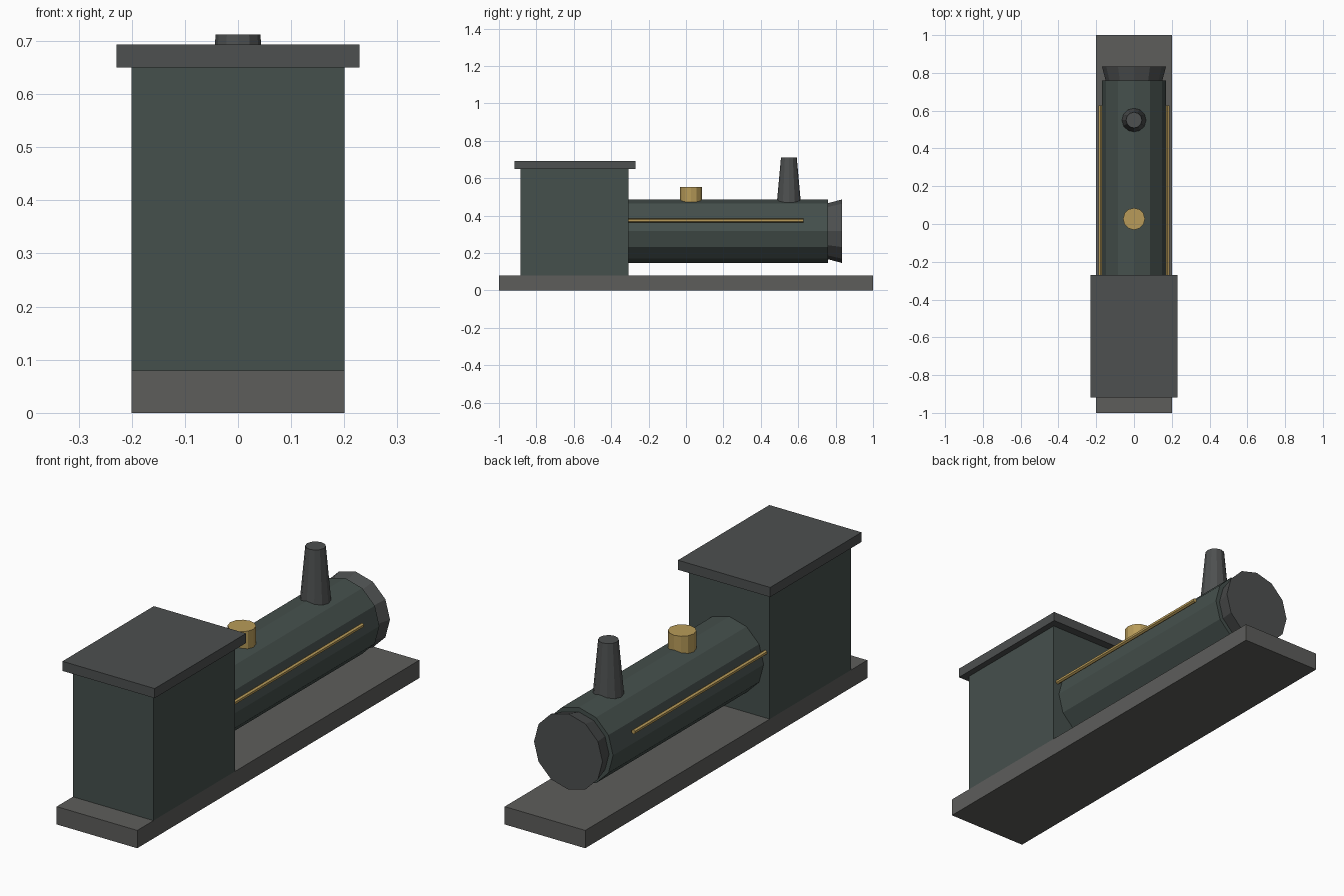
import bpy
from math import pi

if "Cube" in bpy.data.objects:
    bpy.data.objects.remove(bpy.data.objects["Cube"])


def mat(name, r, g, b):
    m = bpy.data.materials.new(name)
    m.diffuse_color = (r, g, b, 1)
    m.use_nodes = True
    m.node_tree.nodes["Principled BSDF"].inputs["Base Color"].default_value = m.diffuse_color
    return m


GREEN = mat("dark_green", 0.06, 0.08, 0.073)
GREY = mat("frame_grey", 0.11, 0.11, 0.105)
DARK = mat("dark_grey", 0.075, 0.08, 0.08)
BRASS = mat("brass", 0.48, 0.33, 0.1)


def finish(name, material):
    ob = bpy.context.object
    ob.name = name
    ob.data.materials.append(material)
    return ob


def box(name, material, half_x, y0, y1, z0, z1):
    bpy.ops.mesh.primitive_cube_add(size=1, location=(0, (y0 + y1) / 2, (z0 + z1) / 2))
    ob = finish(name, material)
    ob.scale = (half_x * 2, y1 - y0, z1 - z0)
    bpy.ops.object.transform_apply(location=False, rotation=False, scale=True)
    return ob


def upright(name, material, y, z0, z1, r0, r1, sides=12):
    bpy.ops.mesh.primitive_cone_add(vertices=sides, radius1=r0, radius2=r1,
                                    depth=z1 - z0, location=(0, y, (z0 + z1) / 2))
    return finish(name, material)


def lengthwise(name, material, x, z, y0, y1, r0, r1, sides=12):
    bpy.ops.mesh.primitive_cone_add(vertices=sides, radius1=r0, radius2=r1, depth=y1 - y0,
                                    location=(x, (y0 + y1) / 2, z), rotation=(-pi / 2, 0, 0))
    return finish(name, material)


# Running plate, cab and overhanging roof
box("base_plate", GREY, 0.2, -1, 1, 0, 0.08)
box("cab", GREEN, 0.2, -0.885, -0.308, 0.08, 0.65)
box("cab_roof", DARK, 0.229, -0.918, -0.27, 0.65, 0.693)

# Boiler with flared end ring
lengthwise("boiler", GREEN, 0, 0.317, -0.308, 0.76, 0.17, 0.17)
lengthwise("boiler_end", DARK, 0, 0.317, 0.76, 0.835, 0.15, 0.17)

# Chimney and brass dome
upright("chimney", DARK, 0.55, 0.47, 0.712, 0.064, 0.042)
upright("steam_dome", BRASS, 0.027, 0.472, 0.553, 0.058, 0.058)

# Handrails on both sides
for side, x in (("left", -0.178), ("right", 0.178)):
    lengthwise(side + "_handrail", BRASS, x, 0.374, -0.308, 0.627, 0.01, 0.01, 6)
